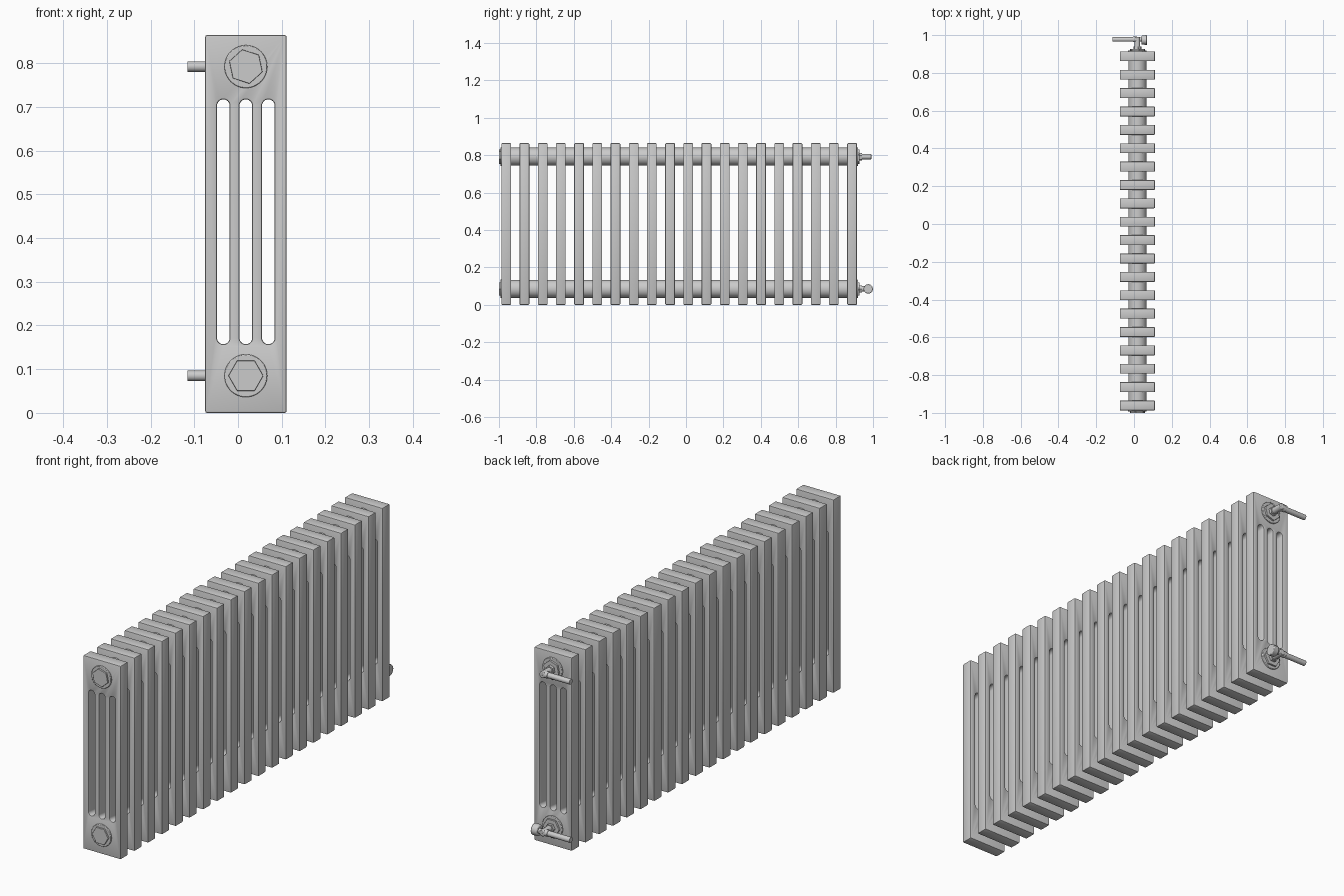
import bpy, bmesh
from math import pi, radians, cos, sin
from mathutils import Vector

if "Cube" in bpy.data.objects:
    bpy.data.objects.remove(bpy.data.objects["Cube"])

CX = 0.018                 # column centre in x
TOP_Z, LOW_Z = 0.792, 0.085
COUNT, PITCH, FIRST_Y, DEPTH = 20, 0.0973, -0.961, 0.052


def rod(name, a, b, r1, r2=None, sides=32, spin=0.0, bevel=0.0):
    """Cylinder or cone frustum from point a to point b."""
    a, b = Vector(a), Vector(b)
    d = b - a
    bpy.ops.mesh.primitive_cone_add(vertices=sides, radius1=r1, radius2=r1 if r2 is None else r2,
                                    depth=d.length)
    ob = bpy.context.object
    ob.name = name
    ob.location = (a + b) / 2
    # lay axis along y or x, spinning about the axis first
    if abs(d.y) > abs(d.x):
        ob.rotation_euler = (-pi / 2 if d.y > 0 else pi / 2, 0, 0)
    else:
        ob.rotation_euler = (0, pi / 2 if d.x > 0 else -pi / 2, 0)
    if spin:
        for v in ob.data.vertices:
            x, y, z = v.co
            v.co = (x * cos(spin) - y * sin(spin), x * sin(spin) + y * cos(spin), z)
    if bevel:
        m = ob.modifiers.new("edge", "BEVEL")
        m.width, m.segments, m.limit_method = bevel, 2, "ANGLE"
        m.angle_limit = radians(50)
    bpy.ops.object.shade_smooth_by_angle(angle=radians(35))
    return ob


def slot_cutter(x, z0, z1, r):
    """Upright prism with rounded ends."""
    bm = bmesh.new()
    n = 12
    pts = [(x + r * cos(pi * i / n), z1 - r + r * sin(pi * i / n)) for i in range(n + 1)]
    pts += [(x - r * cos(pi * i / n), z0 + r - r * sin(pi * i / n)) for i in range(n + 1)]
    face = bm.faces.new([bm.verts.new((px, -0.1, pz)) for px, pz in pts])
    ext = bmesh.ops.extrude_face_region(bm, geom=[face])
    bmesh.ops.translate(bm, vec=(0, 0.2, 0),
                        verts=[g for g in ext["geom"] if isinstance(g, bmesh.types.BMVert)])
    bmesh.ops.recalc_face_normals(bm, faces=bm.faces)
    me = bpy.data.meshes.new("slot_cutter")
    bm.to_mesh(me)
    bm.free()
    ob = bpy.data.objects.new("slot_cutter", me)
    bpy.context.collection.objects.link(ob)
    ob.hide_render = True
    return ob


# One radiator section: slab with three slots
bpy.ops.mesh.primitive_cube_add(size=1, location=(CX, 0, 0.432))
section = bpy.context.object
section.name = "section_01"
section.scale = (0.186, DEPTH, 0.864)
bpy.ops.object.transform_apply(location=True, scale=True)
cutters = [slot_cutter(CX + dx, 0.157, 0.717, 0.0145) for dx in (-0.0515, 0, 0.0515)]
for c in cutters:
    m = section.modifiers.new("slot", "BOOLEAN")
    m.operation, m.solver, m.object = "DIFFERENCE", "EXACT", c
m = section.modifiers.new("edge", "BEVEL")
m.width, m.segments, m.limit_method = 0.004, 2, "ANGLE"
m.angle_limit = radians(50)
bpy.context.view_layer.objects.active = section
for m in list(section.modifiers):
    bpy.ops.object.modifier_apply(modifier=m.name)
for c in cutters:
    bpy.data.objects.remove(c)
bpy.ops.object.select_all(action="DESELECT")
section.select_set(True)
bpy.ops.object.shade_smooth_by_angle(angle=radians(35))

# Repeat sections along y
section.location.y = FIRST_Y
for i in range(1, COUNT):
    dup = section.copy()
    dup.name = f"section_{i + 1:02d}"
    dup.location.y = FIRST_Y + i * PITCH
    bpy.context.collection.objects.link(dup)

Y0 = FIRST_Y - DEPTH / 2
Y1 = FIRST_Y + (COUNT - 1) * PITCH + DEPTH / 2
PIPE_Y = 0.977

for tag, z, spin in (("upper", TOP_Z, radians(12)), ("lower", LOW_Z, radians(30))):
    # Header tube joining the sections
    rod(tag + "_header", (CX, Y0 + 0.01, z), (CX, Y1 - 0.01, z), 0.048, sides=48)
    # Front plug
    rod(tag + "_plug_flange", (CX, Y0 + 0.005, z), (CX, Y0 - 0.006, z), 0.049, sides=48, bevel=0.002)
    rod(tag + "_plug_hex", (CX, Y0, z), (CX, -1.0, z), 0.040, sides=6, spin=spin, bevel=0.001)
    # Rear plug and connector
    rod(tag + "_rear_flange", (CX, Y1 - 0.005, z), (CX, Y1 + 0.006, z), 0.049, sides=48, bevel=0.002)
    rod(tag + "_rear_hex", (CX, Y1, z), (CX, Y1 + 0.014, z), 0.040, sides=6, spin=spin, bevel=0.001)
    rod(tag + "_union_nut", (CX, Y1 + 0.01, z), (CX, Y1 + 0.026, z), 0.021, sides=6, spin=spin)
    rod(tag + "_valve_neck", (CX, Y1 + 0.02, z), (CX, PIPE_Y + 0.014, z), 0.0145, bevel=0.003)
    # Side pipe
    rod(tag + "_pipe", (CX, PIPE_Y, z), (-0.115, PIPE_Y, z), 0.012)
    rod(tag + "_pipe_collar", (CX, PIPE_Y, z), (CX - 0.024, PIPE_Y, z), 0.0145, bevel=0.002)

# Control knob on the lower valve
rod("knob_stem", (CX, PIPE_Y, LOW_Z), (0.045, PIPE_Y, LOW_Z), 0.011)
rod("knob", (0.04, 0.974, LOW_Z), (0.07, 0.974, LOW_Z), 0.024, 0.026, sides=12, bevel=0.004)
